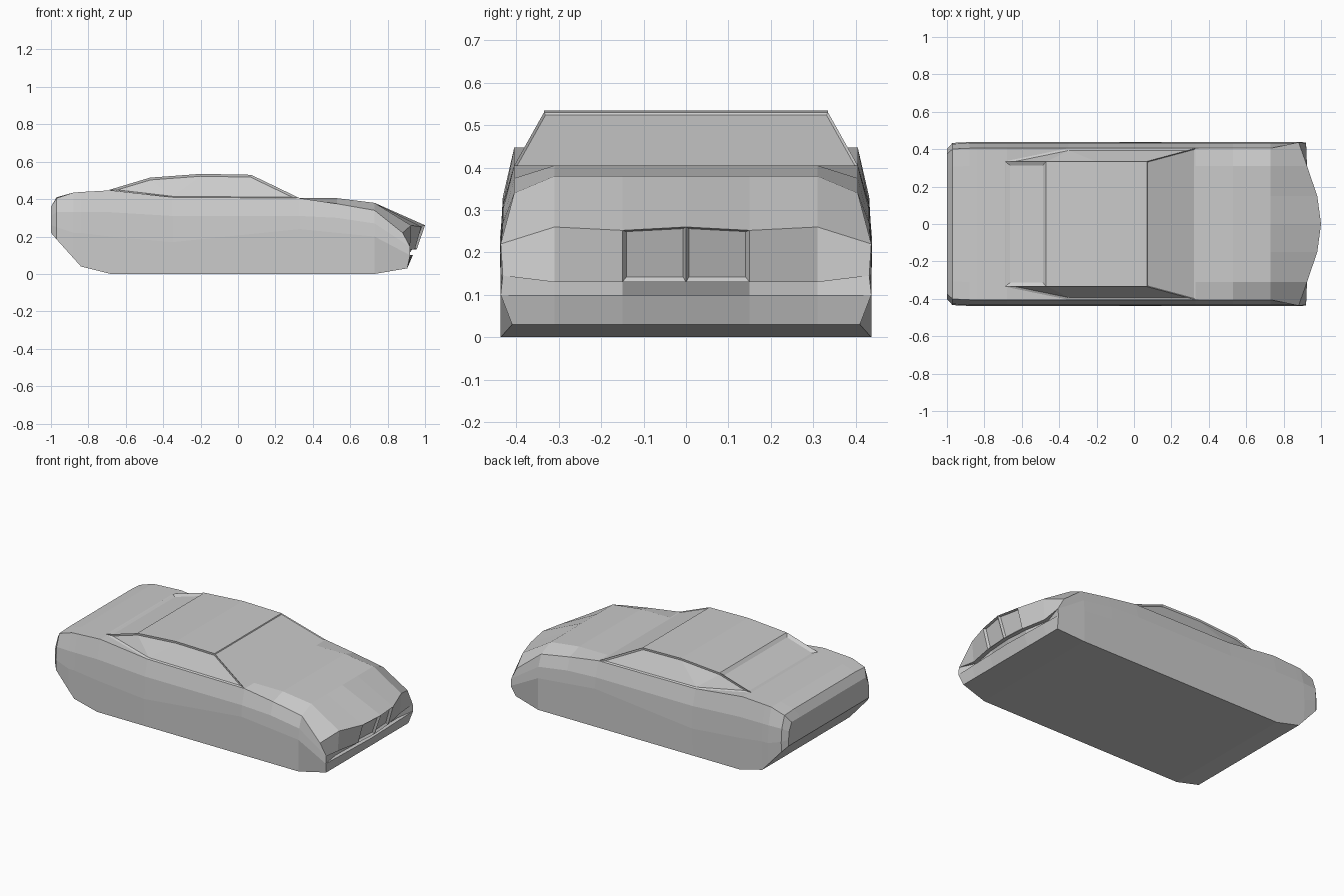
import bpy, bmesh

cube = bpy.data.objects.get("Cube")
if cube:
    bpy.data.objects.remove(cube, do_unlink=True)

grey = bpy.data.materials.new("body_grey")
grey.use_nodes = True
grey.diffuse_color = (0.6, 0.6, 0.6, 1)
grey.node_tree.nodes["Principled BSDF"].inputs["Base Color"].default_value = (0.6, 0.6, 0.6, 1)


def add_face(bm, points, side=1):
    """Add one face, dropping repeated corners; side=-1 mirrors it across y."""
    unique = list(dict.fromkeys(points))
    return bm.faces.new([bm.verts.new((x, y * side, z)) for x, y, z in unique])


def add_strip(bm, row_a, row_b, side):
    return [add_face(bm, (row_a[i], row_a[i + 1], row_b[i + 1], row_b[i]), side)
            for i in range(len(row_a) - 1)]


def weld(bm):
    bmesh.ops.remove_doubles(bm, verts=bm.verts[:], dist=0.0005)
    bmesh.ops.recalc_face_normals(bm, faces=bm.faces[:])


def recess(bm, faces, width, depth):
    bmesh.ops.inset_region(bm, faces=faces, thickness=width, depth=-depth,
                           use_even_offset=True, use_boundary=True)


def finish(bm, name):
    mesh = bpy.data.meshes.new(name)
    bm.to_mesh(mesh)
    bm.free()
    mesh.materials.append(grey)
    obj = bpy.data.objects.new(name, mesh)
    bpy.context.collection.objects.link(obj)
    return obj


# Body stations: x, top, shoulder, upper crease, side crease, bottom, width factor
STATIONS = [
    (-1.00, 0.36, 0.36, 0.31, 0.26, 0.22, 0.92),
    (-0.97, 0.41, 0.405, 0.33, 0.25, 0.185, 0.99),
    (-0.88, 0.435, 0.435, 0.33, 0.22, 0.085, 1),
    (-0.84, 0.438, 0.438, 0.33, 0.22, 0.04, 1),
    (-0.68, 0.447, 0.447, 0.33, 0.2, 0, 1),
    (-0.35, 0.41, 0.41, 0.31, 0.17, 0, 1),
    (0.33, 0.405, 0.405, 0.31, 0.24, 0, 1),
    (0.53, 0.405, 0.375, 0.3, 0.22, 0, 1),
    (0.73, 0.38, 0.34, 0.27, 0.2, 0, 1),
]
COLUMNS = (0, 0.15, 0.31)


def ring(x, top, shoulder, upper, crease, bottom, w):
    roof = [(x, y * w, top) for y in COLUMNS]
    return roof + [(x, 0.405 * w, shoulder), (x, 0.432 * w, upper),
                   (x, 0.438 * w, crease), (x, 0.437 * w, bottom), (x, 0, bottom)]


def nose_row(xs, zs, corner_y):
    return list(zip(xs, COLUMNS + (corner_y,), zs))


# Nose rows from the bonnet edge down to the chin
brow = nose_row((1.0, 0.98, 0.925, 0.88), (0.26, 0.252, 0.26, 0.22), 0.437)
fascia = nose_row((0.955, 0.945, 0.915, 0.92), (0.13, 0.13, 0.13, 0.145), 0.432)
lip = nose_row((0.935, 0.93, 0.925, 0.92), (0.1, 0.1, 0.1, 0.1), 0.437)
chin = nose_row((0.905,) * 4, (0.03,) * 4, 0.41)


def set_back(row):
    return [(x - 0.025, y, z) for x, y, z in row[:3]] + [row[3]]


# Body shell with nose, bumper groove and rear panel
bm = bmesh.new()
rings = [ring(*s) for s in STATIONS]
grilles = []
for side in (1, -1):
    for a, b in zip(rings, rings[1:]):
        add_strip(bm, a, b, side)
    add_face(bm, rings[0], side)
    nose_ring = brow + [fascia[3], lip[3], chin[3]]
    add_strip(bm, rings[-1][:7], nose_ring, side)
    add_face(bm, rings[-1][6:][::-1] + chin[::-1], side)
    grilles.append(add_strip(bm, brow, fascia, side)[0])
    rows = [fascia, set_back(fascia), set_back(lip), lip, chin]
    for a, b in zip(rows, rows[1:]):
        add_strip(bm, a, b, side)
weld(bm)

# Twin recessed grille openings
bmesh.ops.inset_individual(bm, faces=grilles, thickness=0.008, depth=-0.014,
                           use_even_offset=True)
finish(bm, "car_body")

# Cabin: roof line from windscreen base to tail of the rear window
bm = bmesh.new()
line = [(0.33, 0.405, 0.405), (0.07, 0.335, 0.53), (-0.2, 0.335, 0.535),
        (-0.47, 0.335, 0.515), (-0.69, 0.335, 0.449)]
belt = (-0.35, 0.405, 0.41)


def flip(p):
    return (p[0], -p[1], p[2])


panels = [add_face(bm, (a, b, flip(b), flip(a))) for a, b in zip(line, line[1:])]
windows = []
for side in (1, -1):
    front, top, mid, back, tail = line
    windows.append([add_face(bm, p, side) for p in
                    ((front, top, mid, belt), (belt, mid, back), (belt, back, tail))])
floor = add_face(bm, (line[0], belt, line[-1], flip(line[-1]), flip(belt), flip(line[0])))
weld(bm)
bmesh.ops.delete(bm, geom=[floor], context="FACES_ONLY")

# Recessed side windows, rear window and windscreen
for faces in windows:
    recess(bm, faces, 0.01, 0.008)
recess(bm, [panels[3]], 0.022, 0.012)
recess(bm, [panels[0]], 0.005, 0.004)
finish(bm, "cabin")
